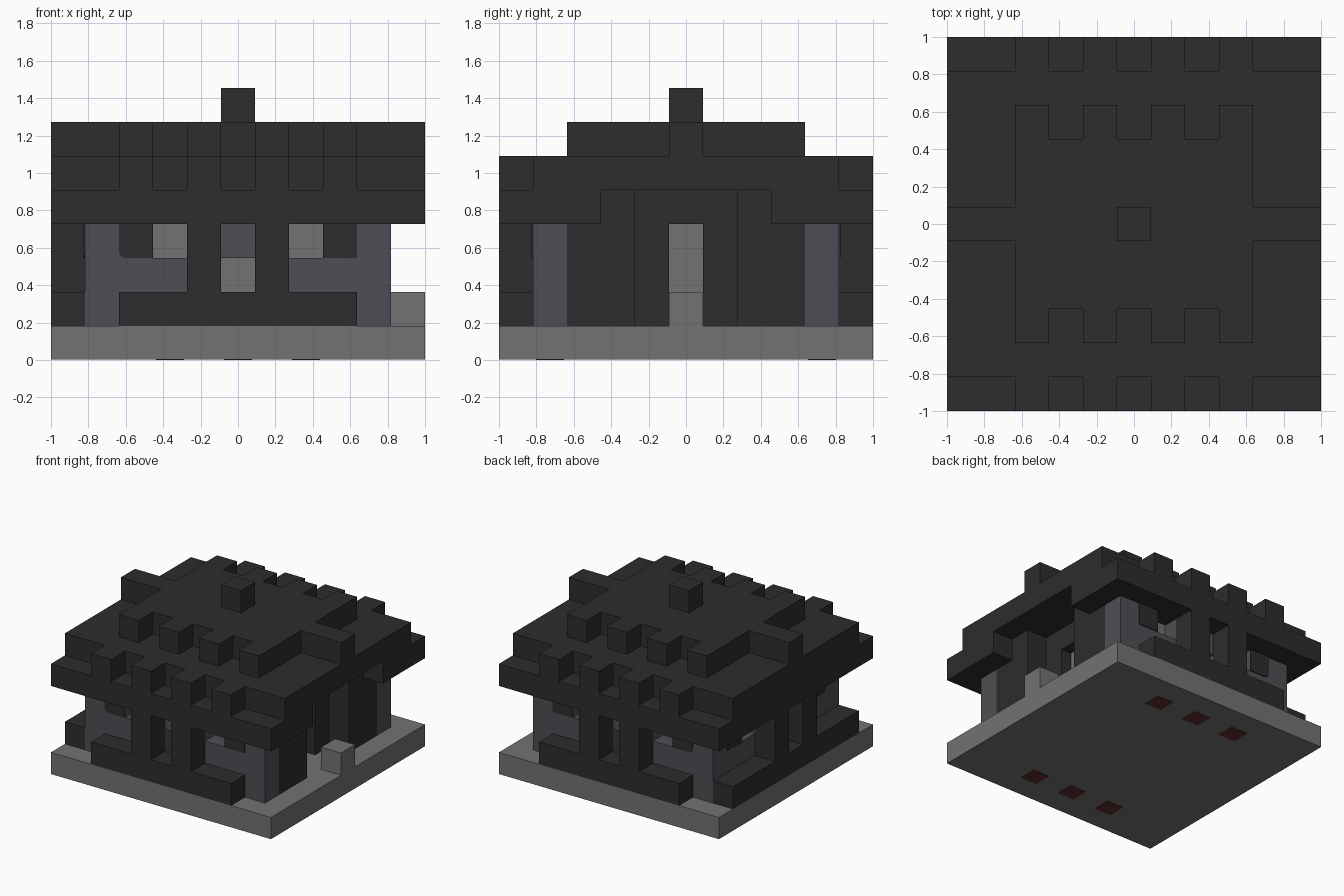
import bpy, bmesh

cube = bpy.data.objects.get("Cube")
if cube:
    bpy.data.objects.remove(cube)

U = 2 / 11  # one block


def material(name, r, g, b):
    m = bpy.data.materials.new(name)
    m.use_nodes = True
    m.diffuse_color = (r, g, b, 1)
    m.node_tree.nodes["Principled BSDF"].inputs["Base Color"].default_value = (r, g, b, 1)
    return m


dark = material("dark stone", 0.026, 0.026, 0.026)
grey = material("slate grey", 0.078, 0.076, 0.09)
light = material("light stone", 0.17, 0.17, 0.17)
red = material("dull red", 0.11, 0.025, 0.025)


# Placements of the front side, in block units around the centre
def front(x, y):
    return x, y


def back(x, y):
    return x, -y


def side(x, y):
    return y, x


def build(name, mat, boxes, place=front, mirror=False, round_corner=0):
    """Join boxes (x0, x1, y0, y1, z0, z1) into one part."""
    bm = bmesh.new()
    for x0, x1, y0, y1, z0, z1 in boxes:
        for s in ((1, -1) if mirror else (1,)):
            verts = bmesh.ops.create_cube(bm, size=1)["verts"]
            for v in verts:
                v.co = (s * (x0 if v.co.x < 0 else x1),
                        y0 if v.co.y < 0 else y1,
                        z0 if v.co.z < 0 else z1)
            if round_corner:
                edge = [e for e in {e for v in verts for e in v.link_edges}
                        if all(abs(v.co.x - s * x0) < 1e-4 and abs(v.co.z - z0) < 1e-4
                               for v in e.verts)]
                bmesh.ops.bevel(bm, geom=edge, offset=round_corner, segments=4,
                                profile=0.5, affect='EDGES')
    for v in bm.verts:
        x, y = place(v.co.x, v.co.y)
        v.co = (x * U, y * U, v.co.z * U)
    bmesh.ops.recalc_face_normals(bm, faces=bm.faces)
    me = bpy.data.meshes.new(name)
    bm.to_mesh(me)
    bm.free()
    me.materials.append(mat)
    bpy.context.collection.objects.link(bpy.data.objects.new(name, me))


# Floor slab and entrance step
build("base", light, [(-5.5, 5.5, -5.5, 5.5, 0.02, 1)])
build("entrance_step", light, [(4.5, 5.5, -.5, .5, 1, 2)])

# Three walls with windows, a rail and two posts each
for label, place in (("front", front), ("back", back), ("side", side)):
    build(label + "_wall", grey, [(-4.5, -.5, -4.5, -3.5, 1, 3),
                                  (-4.5, -2.5, -4.5, -3.5, 3, 4),
                                  (-1.5, 0, -4.5, -3.5, 3, 4)], place, mirror=True)
    build(label + "_shutters", dark, [(-3.5, -2.5, -4.54, -4.5, 3, 4)], place,
          mirror=True, round_corner=0.2)
    build(label + "_panes", light, [(-2.5, -1.5, -3.8, -3.6, 3, 4)], place, mirror=True)
    build(label + "_middle_pane", light, [(-.5, .5, -3.5, -3.4, 1, 3)], place)
    half = 4.5 if place is side else 3.5
    build(label + "_rail", dark, [(-half, half, -5.5, -4.5, 1, 2)], place)
    build(label + "_posts", dark, [(-1.5, -.5, -5.5, -4.5, 2, 4)], place, mirror=True)

# Red blocks set in the floor
for label, place in (("front", front), ("back", back)):
    build(label + "_red_blocks", red,
          [(x - .41, x + .41, -4.41, -3.59, 0, 1.95) for x in (-2, 0, 2)], place)

# Entrance wall with recessed door
build("entrance_wall", dark, [(1.5, 3.5, 3.5, 4.5, 1, 4),
                              (.5, 1.5, 2.5, 3.5, 1, 4)], side, mirror=True)
build("door", light, [(2.8, 3, -.5, .5, 1, 4)])

# Eave layer, notched above the entrance
build("eaves", dark, [(-5.5, 5.5, -5.5, 3.5, 4, 5)], side)
build("eave_corners", dark, [(1.5, 5.5, 3.5, 4.5, 4, 5),
                             (2.5, 5.5, 4.5, 5.5, 4, 5)], side, mirror=True)

# Stepped roof layers with merlons
build("lower_roof", dark, [(-5.5, 5.5, -4.5, 4.5, 5, 6)])
build("upper_roof", dark, [(-3.5, 3.5, -2.5, 2.5, 6, 7)])
build("roof_arms", dark, [(3.5, 5.5, -.5, .5, 6, 7)], mirror=True)
for label, place in (("front", front), ("back", back)):
    build(label + "_merlons", dark,
          [(x - .5, x + .5, y, y + 1, z, z + 1)
           for x in (1, 3) for y, z in ((-5.5, 5), (-3.5, 6))], place, mirror=True)
build("roof_finial", dark, [(-.5, .5, -.5, .5, 7, 8)])
